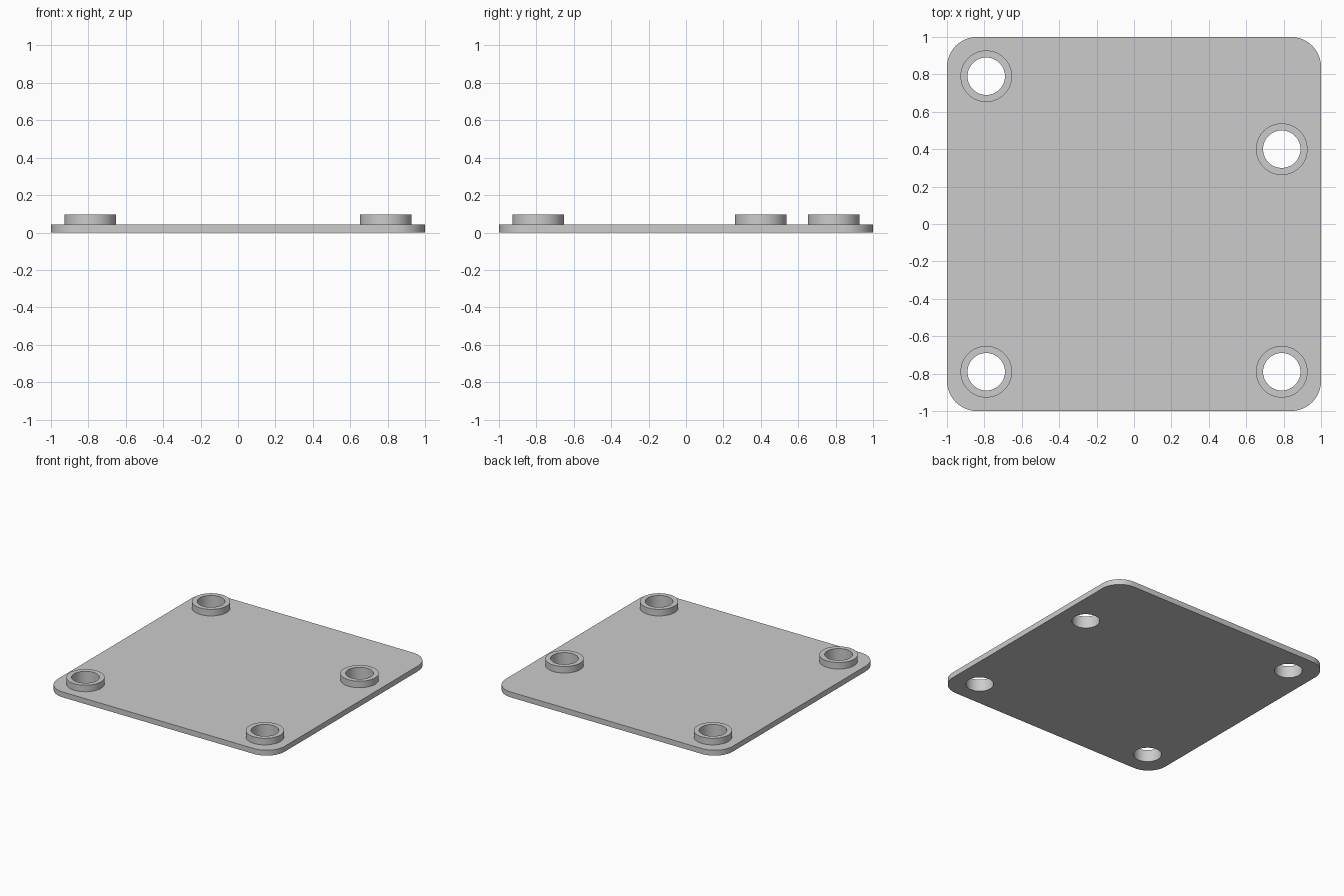
import bpy, bmesh, math

if "Cube" in bpy.data.objects:
    bpy.data.objects.remove(bpy.data.objects["Cube"])

PLATE_H = 0.043
BOSS_H = 0.095
CORNER_R = 0.16
HOLE_R = 0.1
BOSS_R = 0.138
MOUNTS = [(-0.79, 0.79), (-0.79, -0.79), (0.79, -0.79), (0.79, 0.4)]

grey = bpy.data.materials.new("grey")
grey.diffuse_color = (0.6, 0.6, 0.6, 1)
grey.use_nodes = True
grey.node_tree.nodes["Principled BSDF"].inputs["Base Color"].default_value = grey.diffuse_color


def circle(cx, cy, r, n=64):
    return [(cx + r * math.cos(2 * math.pi * i / n),
             cy + r * math.sin(2 * math.pi * i / n)) for i in range(n)]


def rounded_square(half, r, steps=12):
    points = []
    for k, (sx, sy) in enumerate([(1, 1), (-1, 1), (-1, -1), (1, -1)]):
        for i in range(steps + 1):
            a = math.pi / 2 * (k + i / steps)
            points.append((sx * (half - r) + r * math.cos(a),
                           sy * (half - r) + r * math.sin(a)))
    return points


def solid(name, loops, z0, z1):
    """Extrude an outline with holes between two heights."""
    curve = bpy.data.curves.new(name + "_profile", 'CURVE')
    curve.dimensions = '2D'
    curve.fill_mode = 'BOTH'
    curve.extrude = (z1 - z0) / 2
    for loop in loops:
        spline = curve.splines.new('POLY')
        spline.points.add(len(loop) - 1)
        for p, (x, y) in zip(spline.points, loop):
            p.co = (x, y, 0, 1)
        spline.use_cyclic_u = True
    obj = bpy.data.objects.new(name, curve)
    bpy.context.collection.objects.link(obj)
    bpy.ops.object.select_all(action='DESELECT')
    obj.select_set(True)
    bpy.context.view_layer.objects.active = obj
    bpy.ops.object.convert(target='MESH')
    obj = bpy.context.object
    obj.name = name
    # Weld caps to walls and place at the right height
    bm = bmesh.new()
    bm.from_mesh(obj.data)
    bmesh.ops.remove_doubles(bm, verts=bm.verts, dist=1e-5)
    bmesh.ops.translate(bm, verts=bm.verts, vec=(0, 0, (z0 + z1) / 2))
    bmesh.ops.recalc_face_normals(bm, faces=bm.faces)
    bm.to_mesh(obj.data)
    bm.free()
    obj.data.materials.clear()
    obj.data.materials.append(grey)
    bpy.ops.object.shade_smooth_by_angle(angle=math.radians(30))
    return obj


# Base plate with four through holes
solid("base_plate",
      [rounded_square(1, CORNER_R)] + [circle(x, y, HOLE_R) for x, y in MOUNTS],
      0, PLATE_H)

# Raised ring around each hole
for i, (x, y) in enumerate(MOUNTS):
    solid(f"mount_ring_{i + 1}", [circle(x, y, BOSS_R), circle(x, y, HOLE_R)],
          PLATE_H, BOSS_H)
